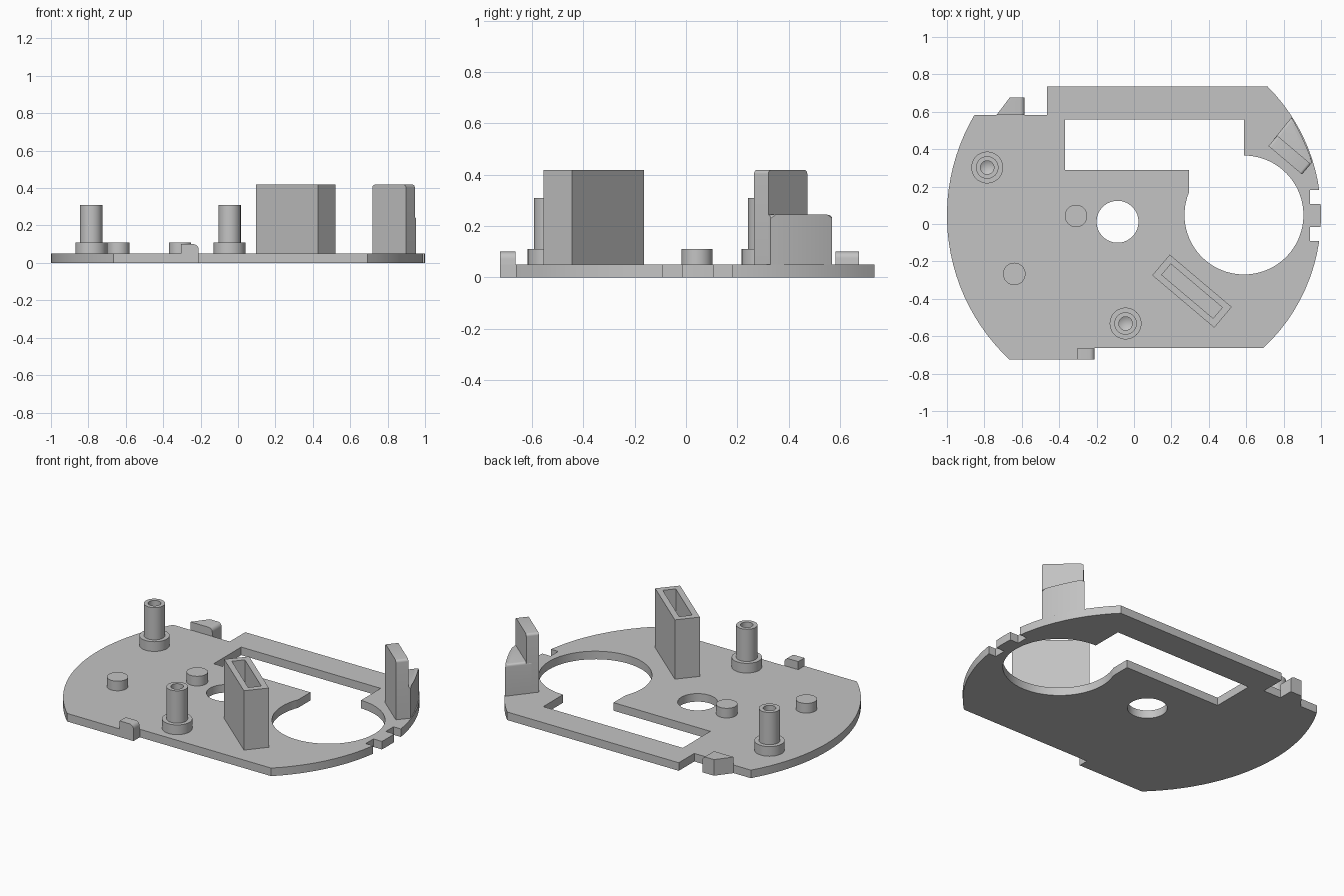
import bpy, bmesh, math
from mathutils import Vector

cube = bpy.data.objects.get("Cube")
if cube:
    bpy.data.objects.remove(cube)

grey = bpy.data.materials.new("plain grey")
grey.use_nodes = True
colour = (0.55, 0.55, 0.55, 1)
grey.diffuse_color = colour
grey.node_tree.nodes["Principled BSDF"].inputs["Base Color"].default_value = colour

T = 0.05  # plate thickness
parts = []


def finish(name, bm):
    bmesh.ops.recalc_face_normals(bm, faces=bm.faces[:])
    mesh = bpy.data.meshes.new(name)
    bm.to_mesh(mesh)
    bm.free()
    mesh.materials.append(grey)
    ob = bpy.data.objects.new(name, mesh)
    bpy.context.scene.collection.objects.link(ob)
    parts.append(ob)
    return ob


def prism(name, outline, z0, z1, round_edge=None, radius=0.02):
    """Extrude an outline; round the top edges chosen by round_edge(a, b)."""
    bm = bmesh.new()
    face = bm.faces.new([bm.verts.new((x, y, z0)) for x, y in outline])
    res = bmesh.ops.extrude_face_region(bm, geom=[face])
    top = [v for v in res["geom"] if isinstance(v, bmesh.types.BMVert)]
    for v in top:
        v.co.z = z1
    if round_edge:
        edges = [e for e in bm.edges if all(v in top for v in e.verts)
                 and round_edge(e.verts[0].co, e.verts[1].co)]
        bmesh.ops.bevel(bm, geom=edges, offset=radius, segments=5,
                        profile=0.5, affect='EDGES', clamp_overlap=True)
    return finish(name, bm)


def circle(cx, cy, r, a0=0, a1=360, n=64):
    full = abs(a1 - a0) == 360
    steps = n if full else n + 1
    return [(cx + r * math.cos(math.radians(a0 + (a1 - a0) * i / n)),
             cy + r * math.sin(math.radians(a0 + (a1 - a0) * i / n)))
            for i in range(steps)]


def arc(p0, mid, p1, n=24):
    """Points of the circular arc through three points."""
    a, b, c = Vector(p0), Vector(mid), Vector(p1)
    d = 2 * (a.x * (b.y - c.y) + b.x * (c.y - a.y) + c.x * (a.y - b.y))
    s = [v.length_squared for v in (a, b, c)]
    o = Vector(((s[0] * (b.y - c.y) + s[1] * (c.y - a.y) + s[2] * (a.y - b.y)) / d,
                (s[0] * (c.x - b.x) + s[1] * (a.x - c.x) + s[2] * (b.x - a.x)) / d))
    start = math.atan2(a.y - o.y, a.x - o.x)
    sweep = math.atan2(c.y - o.y, c.x - o.x) - start
    sweep = (sweep + math.pi) % (2 * math.pi) - math.pi
    r = (a - o).length
    return [(o.x + r * math.cos(start + sweep * i / n),
             o.y + r * math.sin(start + sweep * i / n)) for i in range(n + 1)]


def rect(x0, x1, y0, y1):
    return [(x0, y0), (x1, y0), (x1, y1), (x0, y1)]


def turned(cx, cy, length, width, angle):
    c, s = math.cos(angle), math.sin(angle)
    return [(cx + x * c - y * s, cy + x * s + y * c)
            for x, y in rect(-length / 2, length / 2, -width / 2, width / 2)]


def cut(ob, outline, z0, z1):
    cutter = prism("cutter", outline, z0, z1)
    parts.remove(cutter)
    cutter.hide_render = True
    mod = ob.modifiers.new("cut", 'BOOLEAN')
    mod.operation, mod.solver, mod.object = 'DIFFERENCE', 'EXACT', cutter
    graph = bpy.context.evaluated_depsgraph_get()
    mesh = bpy.data.meshes.new_from_object(ob.evaluated_get(graph))
    ob.modifiers.clear()
    ob.data = mesh
    bpy.data.objects.remove(cutter)


def lathe(name, cx, cy, profile, n=40):
    bm = bmesh.new()
    verts = [bm.verts.new((cx + r, cy, z)) for r, z in profile]
    edges = [bm.edges.new(pair) for pair in zip(verts, verts[1:])]
    bmesh.ops.spin(bm, geom=verts + edges, cent=(cx, cy, 0), axis=(0, 0, 1),
                   angle=2 * math.pi, steps=n)
    bmesh.ops.remove_doubles(bm, verts=bm.verts[:], dist=1e-4)
    return finish(name, bm)


# Base plate with bowed ends
outline = arc((-0.666, -0.725), (-1, 0.04), (-0.853, 0.583))
outline += [(-0.465, 0.583), (-0.465, 0.735)]
outline += arc((0.714, 0.735), (1, 0.04), (0.692, -0.663))
outline += [(-0.21, -0.663), (-0.21, -0.725)]
plate = prism("base_plate", outline, 0, T)

# Window joined to the large round opening, small hole, side notches
window = [(-0.37, 0.29), (-0.37, 0.56), (0.588, 0.56)]
window += circle(0.588, 0.048, 0.318, 90, -202.6) + [(0.295, 0.29)]
for hole in (window, circle(-0.088, 0.012, 0.112),
             rect(0.94, 1.1, 0.107, 0.182), rect(0.94, 1.1, -0.09, -0.015)):
    cut(plate, hole, -0.1, 0.2)

# Stepped hollow posts
for name, x, y in (("left_post", -0.785, 0.302), ("front_post", -0.045, -0.532)):
    lathe(name, x, y, [(0, T - 0.01), (0.085, T - 0.01), (0.085, 0.11), (0.06, 0.11),
                       (0.06, 0.31), (0.036, 0.31), (0.036, 0.13), (0, 0.11)])

# Short pegs
for name, x, y in (("middle_peg", -0.31, 0.043), ("front_peg", -0.64, -0.267)):
    prism(name, circle(x, y, 0.06, n=40), T - 0.01, 0.11)

# Slanted hollow box
slant = math.radians(-40.2)
box = prism("slotted_box", turned(0.31, -0.359, 0.434, 0.145, slant), T - 0.01, 0.418)
cut(box, turned(0.31, -0.359, 0.36, 0.076, slant), T, 0.6)

# Bracket near the back edge: tall slab and lower curved backing
along = Vector((math.cos(slant), math.sin(slant)))
prism("bracket_slab", turned(0.832, 0.369, 0.235, 0.073, slant), T - 0.01, 0.418,
      lambda a, b: abs((a - b).xy.dot(along)) < 0.01, 0.015)
backing = [(0.745, 0.45)] + arc((0.842, 0.57), (0.905, 0.45), (0.953, 0.33), 12)
backing += [(0.91, 0.285)]
prism("bracket_backing", backing, T - 0.01, 0.245,
      lambda a, b: max(a.y, b.y) > 0.34 and max(a.x, b.x) > 0.8
      and min(a.x, b.x) > 0.74 and (a - b).length < 0.155, 0.02)

# Edge clips with one rounded top edge
prism("front_clip", rect(-0.305, -0.21, -0.725, -0.665), 0, 0.1,
      lambda a, b: min(a.x, b.x) > -0.22, 0.028)
prism("back_clip", [(-0.735, 0.583), (-0.585, 0.583), (-0.585, 0.675), (-0.665, 0.675)],
      0, 0.1, lambda a, b: min(a.x, b.x) > -0.59, 0.025)

# Smooth shading on the curved walls
bpy.ops.object.select_all(action='DESELECT')
for ob in parts:
    ob.select_set(True)
bpy.context.view_layer.objects.active = plate
bpy.ops.object.shade_smooth_by_angle(angle=math.radians(30))
